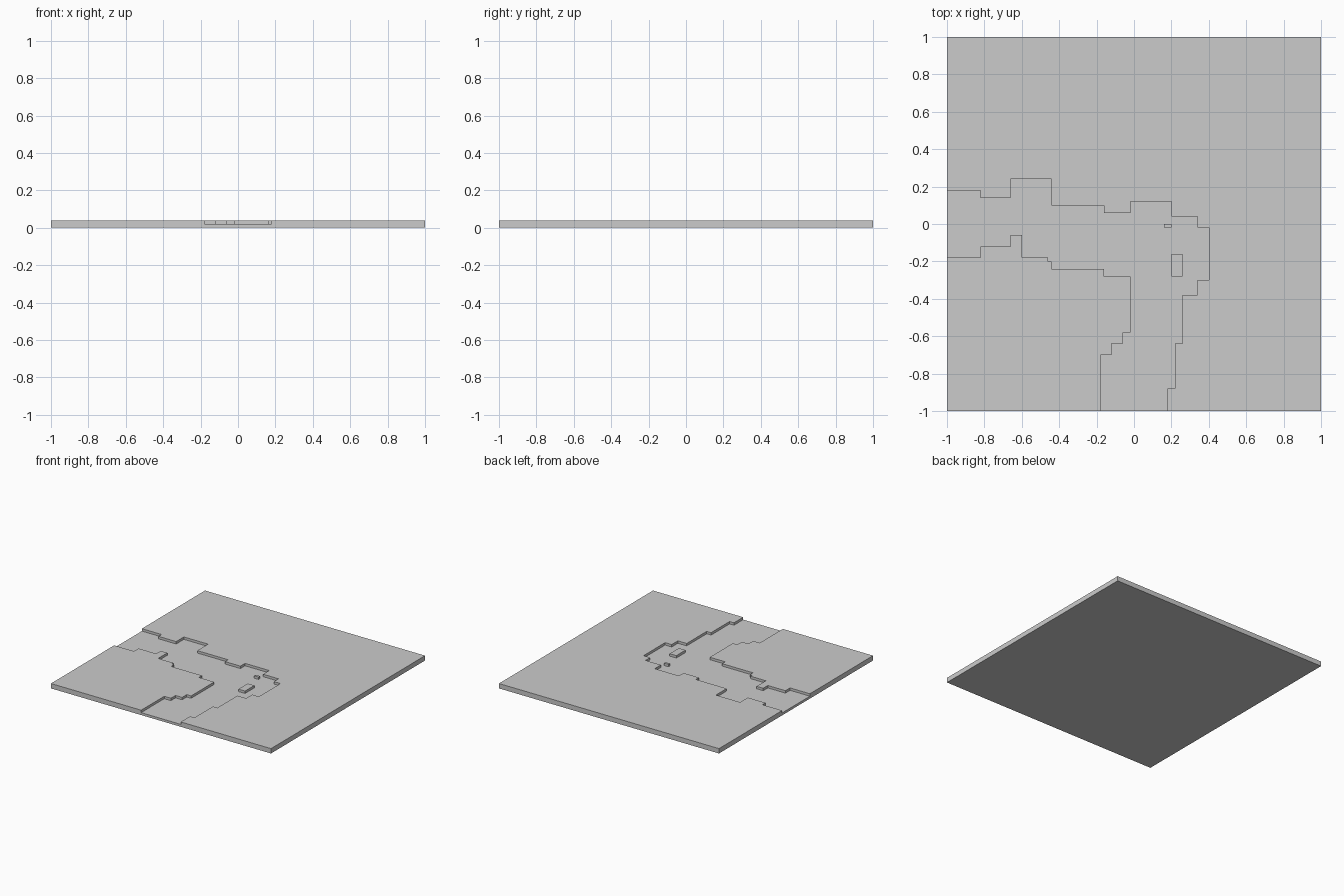
import bpy, bmesh

if "Cube" in bpy.data.objects:
    bpy.data.objects.remove(bpy.data.objects["Cube"])

TOP, BED = 0.04, 0.02


def prism(name, pts, z0, z1):
    """Extrude a flat outline from z0 up to z1."""
    bm = bmesh.new()
    face = bm.faces.new([bm.verts.new((x, y, z0)) for x, y in pts])
    ext = bmesh.ops.extrude_face_region(bm, geom=[face])
    verts = [v for v in ext["geom"] if isinstance(v, bmesh.types.BMVert)]
    bmesh.ops.translate(bm, verts=verts, vec=(0, 0, z1 - z0))
    bmesh.ops.recalc_face_normals(bm, faces=bm.faces)
    mesh = bpy.data.meshes.new(name)
    bm.to_mesh(mesh)
    bm.free()
    ob = bpy.data.objects.new(name, mesh)
    bpy.context.collection.objects.link(ob)
    return ob


def rect(x0, x1, y0, y1):
    return [(x0, y0), (x1, y0), (x1, y1), (x0, y1)]


def stairs(start, steps):
    """Outline of stepped corners: each step runs in x, then in y."""
    pts = [start]
    for x, y in steps:
        pts += [(x, pts[-1][1]), (x, y)]
    return pts


# Stepped river banks, running past the tile edges so the channel is open there
inner_bank = stairs((-1.1, -0.18), [
    (-0.82, -0.12), (-0.66, -0.06), (-0.60, -0.18), (-0.46, -0.20),
    (-0.44, -0.24), (-0.16, -0.28), (-0.02, -0.58), (-0.06, -0.64),
    (-0.12, -0.70), (-0.18, -1.1)])
outer_bank = stairs((-1.1, 0.18), [
    (-0.82, 0.14), (-0.66, 0.24), (-0.44, 0.10), (-0.16, 0.06),
    (-0.02, 0.12), (0.20, 0.04), (0.34, -0.02), (0.40, -0.30),
    (0.34, -0.38), (0.26, -0.64), (0.22, -0.88), (0.18, -1.1)])

# Ground tile with the river bed cut out
ground = prism("ground_tile", rect(-1, 1, -1, 1), 0, TOP)
cutter = prism("river_cutter", inner_bank + outer_bank[::-1], BED, TOP + 0.1)
cutter.hide_render = True
mod = ground.modifiers.new("river", 'BOOLEAN')
mod.operation = 'DIFFERENCE'
mod.solver = 'EXACT'
mod.object = cutter
bpy.context.view_layer.objects.active = ground
bpy.ops.object.modifier_apply(modifier=mod.name)
bpy.data.objects.remove(cutter)

# Islands standing on the river bed
prism("small_island", rect(0.16, 0.20, -0.02, 0.0), BED, TOP)
prism("large_island", rect(0.20, 0.26, -0.28, -0.16), BED, TOP)
